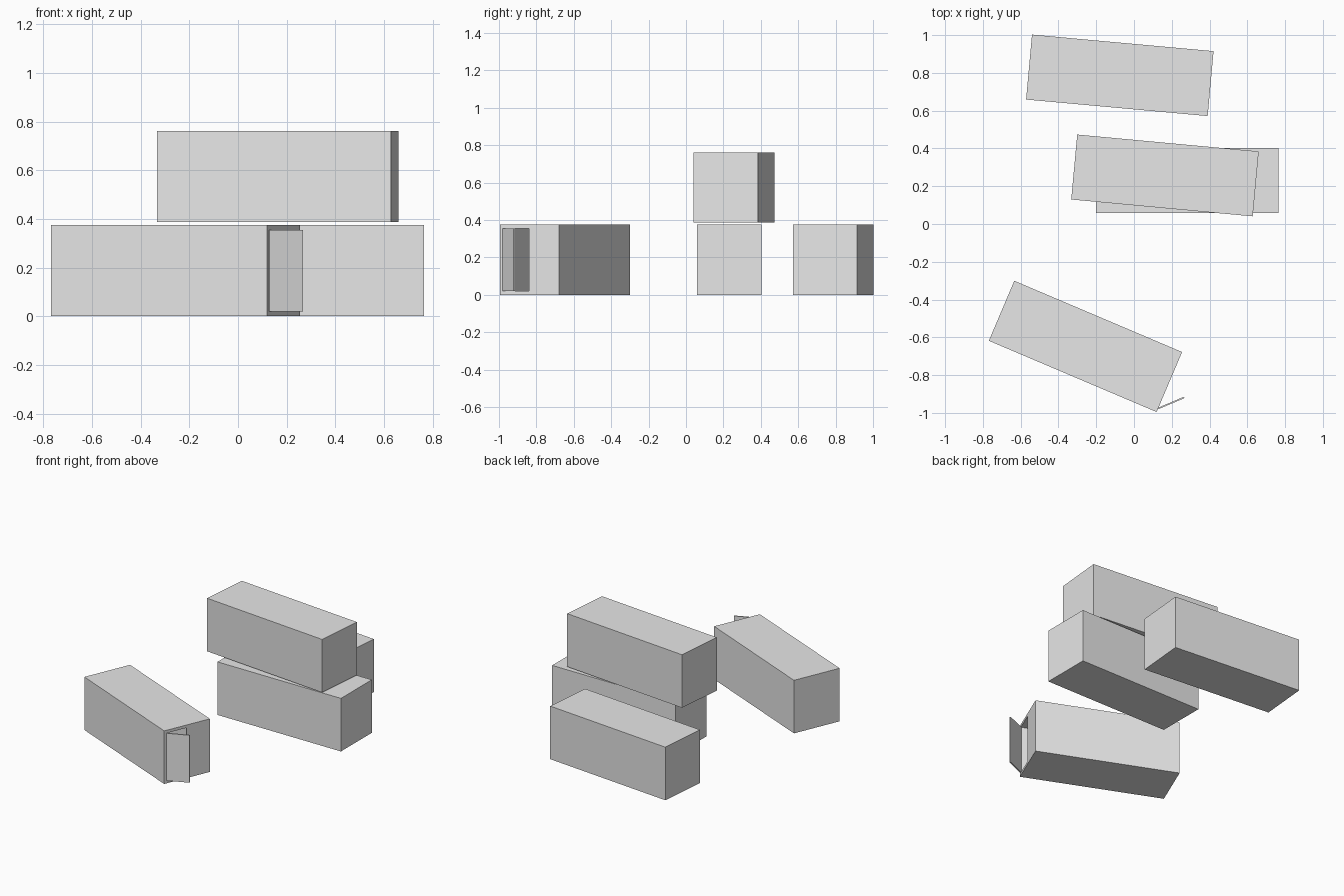
import bpy
from math import radians
from mathutils import Matrix, Vector

cube = bpy.data.objects.get("Cube")
if cube:
    bpy.data.objects.remove(cube, do_unlink=True)

# Plain grey paint
grey = bpy.data.materials.new("light_grey")
grey.use_nodes = True
GREY = (0.8, 0.8, 0.8, 1)
grey.diffuse_color = GREY
grey.node_tree.nodes["Principled BSDF"].inputs["Base Color"].default_value = GREY

LENGTH, WIDTH, HEIGHT = 0.965, 0.345, 0.375
WALL = 0.02
DOOR_W = 0.15


def box(name, low, high, place=Matrix()):
    """Box between two local corners, moved by a placement matrix."""
    low, high = Vector(low), Vector(high)
    bpy.ops.mesh.primitive_cube_add(size=1)
    ob = bpy.context.object
    ob.name = name
    size = Matrix.Diagonal((high - low).to_4d())
    size[3][3] = 1
    ob.data.transform(Matrix.Translation((low + high) / 2) @ size)
    ob.matrix_world = place
    ob.data.materials.append(grey)
    return ob


def placement(x, y, z, turn):
    return Matrix.Translation((x, y, z)) @ Matrix.Rotation(radians(turn), 4, "Z")


def container(name, place):
    half = Vector((LENGTH / 2, WIDTH / 2, 0))
    return box(name, -half, half + Vector((0, 0, HEIGHT)), place)


# Closed containers: one on the ground, one stacked askew, one behind
container("lower_container", placement(0.282, 0.23, 0, 0))
container("stacked_container", placement(0.164, 0.257, 0.387, -5.3))
container("back_container", placement(-0.075, 0.787, 0, -5.2))

# Open container: hollow body with a doorway in half of one end
spot = placement(-0.257, -0.648, 0, -23)
body = container("open_container", spot)
end, side = LENGTH / 2, WIDTH / 2
hinge = -side + WALL
cutters = [
    box("cavity_cutter", (-end + WALL, hinge, WALL), (end - WALL / 2, -hinge, HEIGHT - WALL), spot),
    box("doorway_cutter", (end - 2 * WALL, hinge, WALL), (end + WALL, hinge + DOOR_W, HEIGHT - WALL), spot),
]
for cutter in cutters:
    cut = body.modifiers.new(cutter.name, "BOOLEAN")
    cut.operation = "DIFFERENCE"
    cut.solver = "EXACT"
    cut.object = cutter
    bpy.context.view_layer.objects.active = body
    bpy.ops.object.modifier_apply(modifier=cut.name)
for cutter in cutters:
    bpy.data.objects.remove(cutter, do_unlink=True)

# Door leaf swung outwards on its hinge
swing = spot @ placement(end, hinge, 0, 46)
box("open_door", (0, -0.004, WALL), (DOOR_W, 0.004, HEIGHT - WALL), swing)
